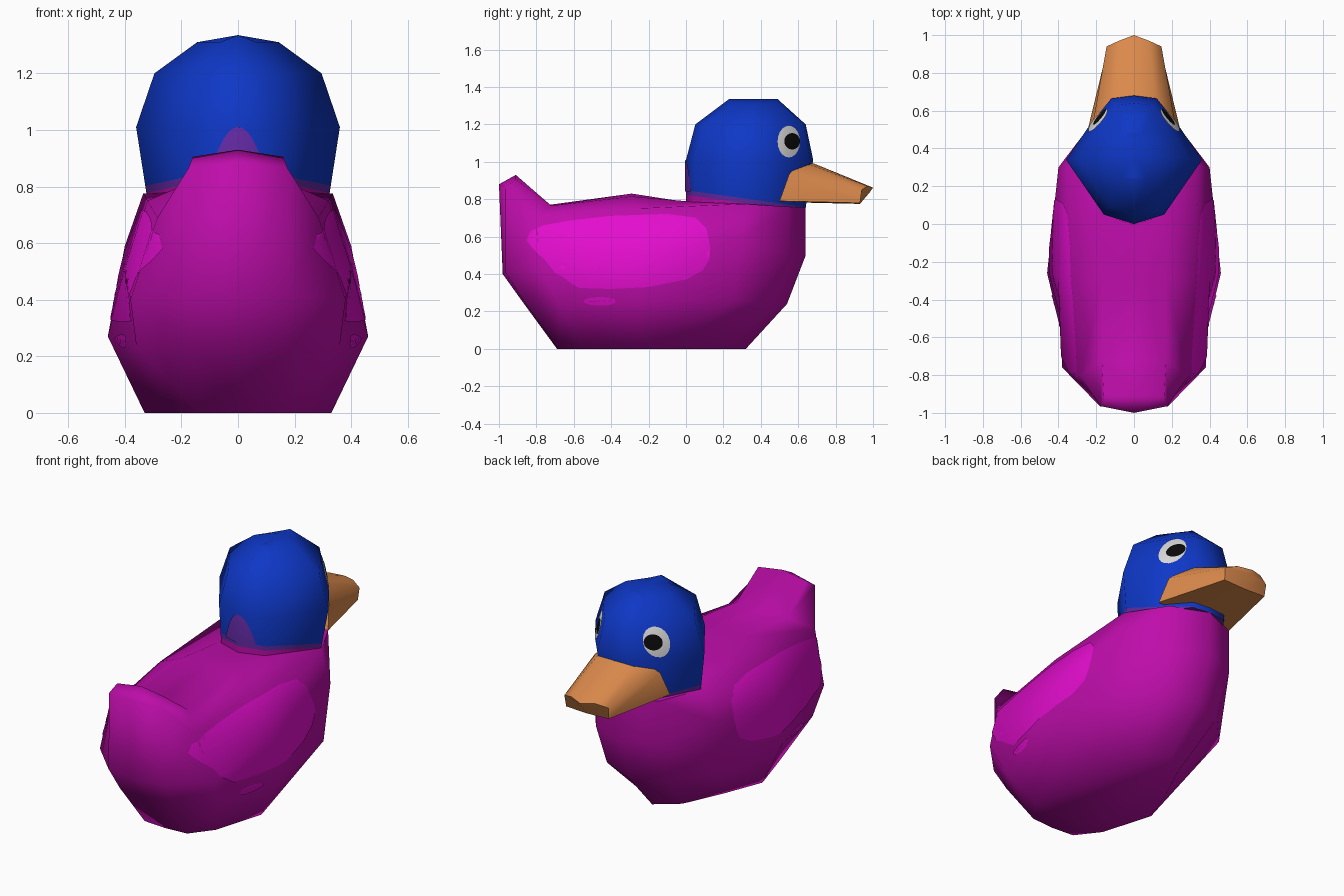
import bpy, bmesh, math
from mathutils import Vector
from mathutils.bvhtree import BVHTree

if "Cube" in bpy.data.objects:
    bpy.data.objects.remove(bpy.data.objects["Cube"])


def material(name, r, g, b):
    lin = [((c / 255 + 0.055) / 1.055) ** 2.4 if c > 10 else c / 255 / 12.92 for c in (r, g, b)]
    m = bpy.data.materials.new(name)
    m.diffuse_color = (*lin, 1)
    m.use_nodes = True
    m.node_tree.nodes["Principled BSDF"].inputs["Base Color"].default_value = m.diffuse_color
    return m


MAGENTA = material("magenta", 190, 13, 170)
PINK = material("bright_pink", 228, 13, 206)
BLUE = material("blue", 14, 55, 198)
VIOLET = material("violet", 100, 42, 165)
ORANGE = material("orange", 220, 138, 76)
WHITE = material("white", 215, 215, 215)
BLACK = material("black", 9, 9, 9)


def finish(bm, name, mats, angle=50):
    me = bpy.data.meshes.new(name)
    bm.to_mesh(me)
    bm.free()
    for m in mats:
        me.materials.append(m)
    me.shade_smooth()
    me.set_sharp_from_angle(angle=math.radians(angle))
    ob = bpy.data.objects.new(name, me)
    bpy.context.collection.objects.link(ob)
    return ob


def loft(bm, rings):
    """Skin rows of points; returns the rows as vertices."""
    rows = [[bm.verts.new(p) for p in r] for r in rings]
    for a, b in zip(rows, rows[1:]):
        for i in range(min(len(a), len(b)) - 1):
            bm.faces.new((a[i], a[i + 1], b[i + 1], b[i]))
    return rows


def mirror_close(bm):
    """Mirror a half shell across x = 0, close the openings."""
    bmesh.ops.remove_doubles(bm, verts=bm.verts[:], dist=0.001)
    bmesh.ops.mirror(bm, geom=bm.verts[:] + bm.edges[:] + bm.faces[:], axis='X', merge_dist=0.001)
    bmesh.ops.remove_doubles(bm, verts=bm.verts[:], dist=0.001)
    bmesh.ops.holes_fill(bm, edges=bm.edges[:], sides=0)
    bmesh.ops.recalc_face_normals(bm, faces=bm.faces[:])


# body: half rings from tail centre round to chest centre, then the upper tail and back
bm = bmesh.new()
rows = loft(bm, [
    [(0, -.69, 0), (.14, -.68, 0), (.24, -.55, 0), (.33, -.25, 0), (.24, -.02, 0), (.13, .22, 0), (0, .32, 0)],
    [(0, -.88, .26), (.17, -.87, .26), (.36, -.68, .24), (.46, -.26, .27), (.39, .25, .265), (.2, .46, .25), (0, .54, .24)],
    [(0, -.98, .4), (.18, -.965, .41), (.38, -.76, .4), (.40, -.26, .5), (.40, .3, .59), (.21, .55, .5), (0, .64, .5)],
    [(0, -1, .88), (.175, -.965, .865), (.285, -.81, .69), (.32, -.28, .75), (.335, .31, .775), (.21, .55, .76), (0, .64, .755)],
    [(0, -.91, .93), (.16, -.91, .905), (.17, -.72, .765), (.17, -.29, .815), (.16, .05, .785)],
])
t = rows[4]
c = [bm.verts.new(p) for p in ((0, -.73, .77), (0, -.29, .83), (0, 0, .785))]
bm.faces.new((t[0], t[1], t[2], c[0]))
bm.faces.new((t[2], t[3], c[1], c[0]))
bm.faces.new((t[3], t[4], c[2], c[1]))
mirror_close(bm)
body = finish(bm, "body", [MAGENTA], 72)

# head: one outline scaled into rings (width, back y, front y, z)
outline = [(0, 0), (.16, .05), (.36, .34), (.23, .53), (.12, .665), (0, .68)]
bm = bmesh.new()
loft(bm, [[(x * w, y0 + (y1 - y0) * y / .68, 1.335 if z > 1.3 and x == 0 else z) for x, y in outline]
          for w, y0, y1, z in ((.89, 0, .64, .755), (1, 0, .68, 1.01), (.82, .05, .64, 1.2),
                               (.4, .23, .49, 1.31), (0, .23, .49, 1.335))])
mirror_close(bm)
# sloping neck line: magenta below, violet band, blue above
slope = Vector((0, .14, 1))
levels = (.822, .848)
for z in levels:
    bmesh.ops.bisect_plane(bm, geom=bm.verts[:] + bm.edges[:] + bm.faces[:],
                           plane_co=(0, 0, z), plane_no=slope)
for f in bm.faces:
    h = f.calc_center_median().dot(slope)
    f.material_index = sum(h > z for z in levels)
head = finish(bm, "head", [MAGENTA, VIOLET, BLUE], 80)

# beak, with the tip drawn together on the centre line
bm = bmesh.new()
loft(bm, [
    [(0, .6, 1.025), (.12, .61, 1.005), (.215, .55, .93), (.245, .5, .79), (0, .5, .785)],
    [(0, 1, .862), (.08, .97, .87), (.145, .94, .85), (.14, .93, .78), (0, .93, .775)],
    [(0, 1, .862), (0, 1, .862), (0, .985, .84), (0, .93, .775), (0, .93, .775)],
])
mirror_close(bm)
finish(bm, "beak", [ORANGE])


def decal(name, pts, mat, target, place, direction, lift=.005):
    """Thin painted patch: a flat outline, diced up and projected onto the target."""
    src = bmesh.new()
    src.from_mesh(target.data)
    tree = BVHTree.FromBMesh(src)
    bm = bmesh.new()
    bm.faces.new([bm.verts.new((u, v, 0)) for u, v in pts])
    bmesh.ops.triangulate(bm, faces=bm.faces[:])
    for i in range(-35, 50):
        for n in ((1, 0, 0), (0, 1, 0)):
            bmesh.ops.bisect_plane(bm, geom=bm.verts[:] + bm.edges[:] + bm.faces[:],
                                   plane_co=Vector(n) * i * .03, plane_no=n)
    direction = Vector(direction)
    for v in bm.verts:
        hit, normal, _, _ = tree.ray_cast(Vector(place(v.co.x, v.co.y)), direction)
        if hit:
            v.co = hit + normal * lift
    bm.normal_update()
    bmesh.ops.reverse_faces(bm, faces=[f for f in bm.faces if f.normal.dot(direction) > 0])
    src.free()
    ob = finish(bm, name, [mat])
    # take the smooth shading of the surface below
    m = ob.modifiers.new("surface_shading", 'DATA_TRANSFER')
    m.object = target
    m.use_loop_data = True
    m.data_types_loops = {'CUSTOM_NORMAL'}
    m.loop_mapping = 'POLYINTERP_NEAREST'


def ellipse(u, v, a, b, n=20):
    return [(u + a * math.cos(i * math.tau / n), v + b * math.sin(i * math.tau / n)) for i in range(n)]


# wing outline with feather tips at the rear
wing = [(.13, .54), (.11, .64), (.05, .7), (-.1, .72), (-.4, .71), (-.62, .685), (-.76, .66), (-.83, .63),
        (-.85, .58), (-.82, .54), (-.68, .53), (-.5, .52), (-.5, .5), (-.72, .5), (-.755, .475), (-.72, .45),
        (-.46, .445), (-.46, .42), (-.66, .425), (-.7, .405), (-.66, .385), (-.44, .38), (-.44, .36),
        (-.57, .365), (-.605, .345), (-.57, .325), (-.4, .32), (-.2, .33), (0, .37), (.09, .42), (.125, .48)]

for side, s in (("right", 1), ("left", -1)):
    place = lambda u, v: (s * 2, u, v)
    inward = (-s, 0, 0)
    decal("wing_" + side, wing, PINK, body, place, inward, .004)
    decal("feather_tip_" + side, ellipse(-.46, .255, .085, .022), PINK, body, place, inward)
    decal("eye_white_" + side, ellipse(.547, 1.107, .06, .085), WHITE, head, place, inward)
    decal("pupil_" + side, ellipse(.563, 1.108, .042, .044), BLACK, head, place, inward, .008)

# nape patch at the back of the neck
nape = [(.1 * i / 6, 1.01 - .17 * (i / 6) ** 2) for i in range(-6, 7)]
decal("nape_patch", nape, VIOLET, head, lambda u, v: (u, -1, v), (0, 1, 0))
